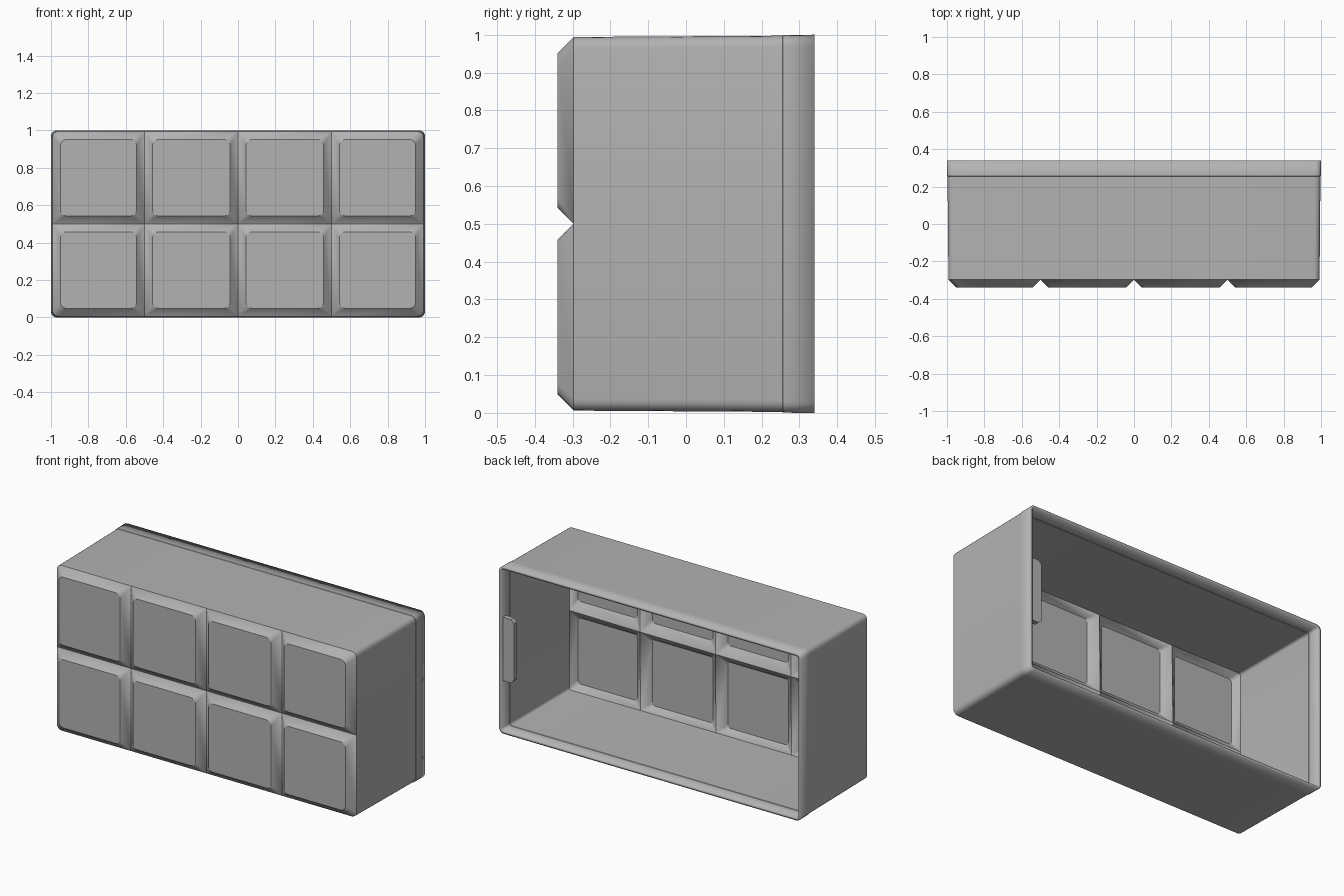
import bpy, bmesh
from math import cos, sin, pi
from mathutils import Vector

cube = bpy.data.objects.get("Cube")
if cube:
    bpy.data.objects.remove(cube, do_unlink=True)

grey = bpy.data.materials.new("grey_plastic")
grey.use_nodes = True
COLOR = (0.45, 0.45, 0.45, 1)
grey.diffuse_color = COLOR
grey.node_tree.nodes["Principled BSDF"].inputs["Base Color"].default_value = COLOR

HALF_X, HALF_Z = 0.992, 0.494
FRONT, GROOVE, SEAM, BACK = -0.34, -0.297, 0.255, 0.34
INSET, PAD_RADIUS, CORNER_RADIUS, STEPS = 0.043, 0.03, 0.03, 5


def finish(bm, name):
    mesh = bpy.data.meshes.new(name)
    bm.to_mesh(mesh)
    bm.free()
    obj = bpy.data.objects.new(name, mesh)
    bpy.context.collection.objects.link(obj)
    mesh.materials.append(grey)
    bpy.ops.object.select_all(action="DESELECT")
    obj.select_set(True)
    bpy.context.view_layer.objects.active = obj
    return obj


def ring(bm, x0, x1, z0, z1, y, radii):
    """Rectangle in the xz plane, each corner with its own radius."""
    corners = [(x1, z0, -1, 1), (x1, z1, -1, -1), (x0, z1, 1, -1), (x0, z0, 1, 1)]
    verts = []
    for i, (x, z, sx, sz) in enumerate(corners):
        r = radii[i]
        for k in range(STEPS):
            a = (i - 1 + k / (STEPS - 1)) * pi / 2
            verts.append(bm.verts.new((x + sx * r + r * cos(a), y, z + sz * r + r * sin(a))))
    return verts


# Front skin: a grid of raised pads separated by V grooves
bm = bmesh.new()
xs = [-HALF_X, -0.5, 0, 0.5, HALF_X]
zs = [0.5 - HALF_Z, 0.5, 0.5 + HALF_Z]
for i in range(4):
    for j in range(2):
        x0, x1, z0, z1 = xs[i], xs[i + 1], zs[j], zs[j + 1]
        ends = [(i == 3, j == 0), (i == 3, j == 1), (i == 0, j == 1), (i == 0, j == 0)]
        outer = ring(bm, x0, x1, z0, z1, GROOVE,
                     [CORNER_RADIUS if all(e) else 0 for e in ends])
        pad = ring(bm, x0 + INSET, x1 - INSET, z0 + INSET, z1 - INSET, FRONT,
                   [PAD_RADIUS] * 4)
        bm.faces.new(pad)
        n = len(pad)
        for k in range(n):
            m = (k + 1) % n
            bm.faces.new((outer[k], outer[m], pad[m], pad[k]))
bmesh.ops.remove_doubles(bm, verts=bm.verts, dist=0.0005)

# Drafted side walls, with a fine step near the open back
edges = [e for e in bm.edges if e.is_boundary]
for y, hx, hz in [(SEAM, 0.997, 0.4975), (SEAM + 0.002, 0.999, 0.4995), (BACK, 1, 0.5)]:
    geom = bmesh.ops.extrude_edge_only(bm, edges=edges)["geom"]
    verts = [g for g in geom if isinstance(g, bmesh.types.BMVert)]
    edges = [g for g in geom if isinstance(g, bmesh.types.BMEdge)]
    size_x = max(abs(v.co.x) for v in verts)
    size_z = max(abs(v.co.z - 0.5) for v in verts)
    for v in verts:
        v.co = Vector((v.co.x * hx / size_x, y, 0.5 + (v.co.z - 0.5) * hz / size_z))
bmesh.ops.recalc_face_normals(bm, faces=bm.faces)
pad_face = max(bm.faces, key=lambda f: len(f.verts))
if pad_face.normal.y > 0:
    bmesh.ops.reverse_faces(bm, faces=bm.faces)
shell = finish(bm, "hollow_shell")
bpy.ops.object.shade_smooth_by_angle(angle=pi / 6)
solid = shell.modifiers.new("wall_thickness", "SOLIDIFY")
solid.thickness = 0.016
solid.offset = -1
solid.use_even_offset = True

# Small tab inside the left wall, near the opening
bm = bmesh.new()
outline = [(0.99, 0.31), (0.93, 0.31), (0.91, 0.33), (0.91, 0.67), (0.93, 0.69), (0.99, 0.69)]
face = bm.faces.new([bm.verts.new((x, 0.328, z)) for x, z in outline])
moved = bmesh.ops.extrude_face_region(bm, geom=[face])["geom"]
bmesh.ops.translate(bm, vec=(0, -0.03, 0),
                    verts=[g for g in moved if isinstance(g, bmesh.types.BMVert)])
bmesh.ops.recalc_face_normals(bm, faces=bm.faces)
finish(bm, "inner_tab")
